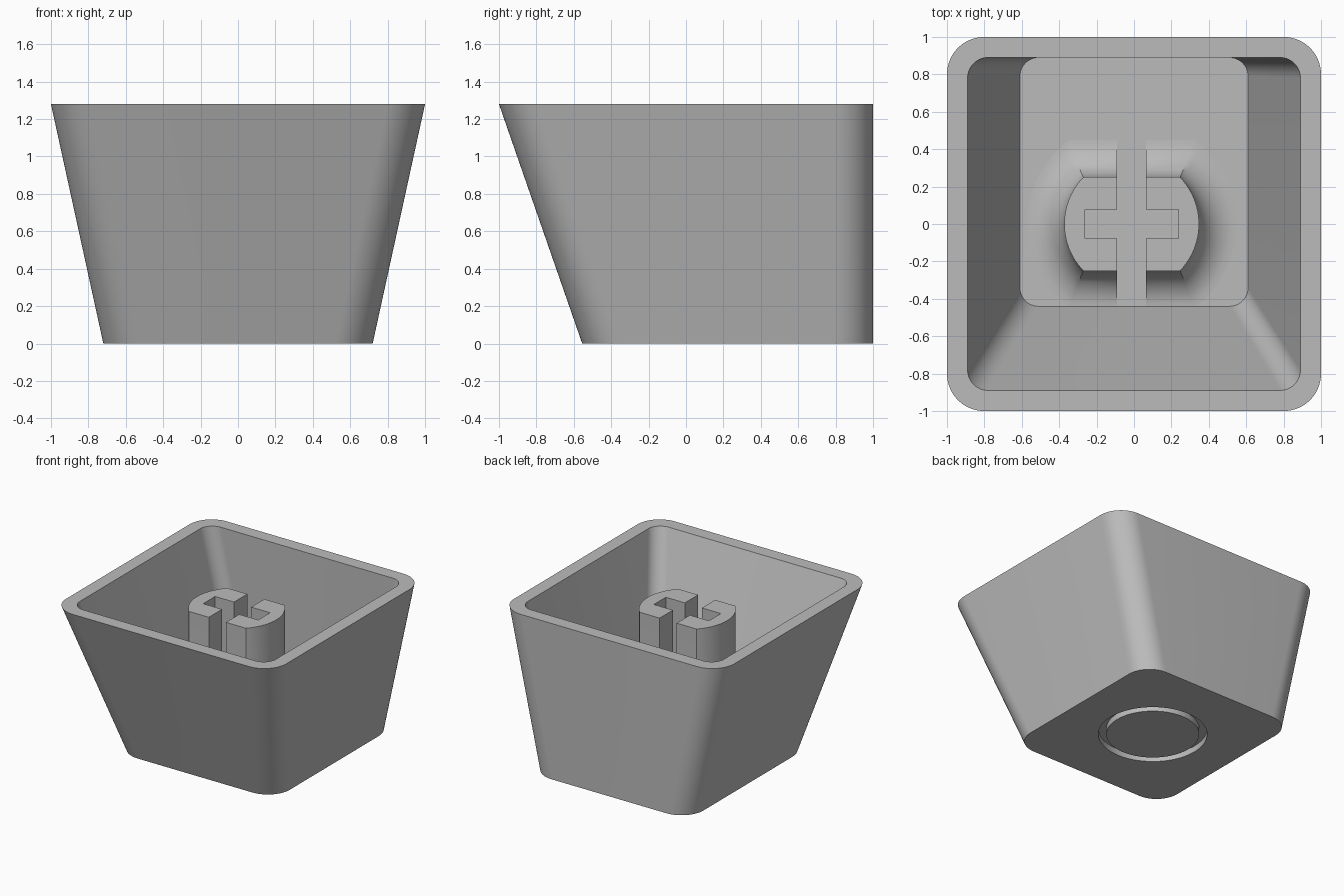
import bpy, bmesh, math

if "Cube" in bpy.data.objects:
    bpy.data.objects.remove(bpy.data.objects["Cube"])

GREY = (0.5, 0.5, 0.5, 1)
HEIGHT, FLOOR, STEM_TOP = 1.28, 0.11, 1.16
STEPS = 16                       # points per rounded corner

mat = bpy.data.materials.new("plain grey")
mat.use_nodes = True
mat.diffuse_color = GREY
mat.node_tree.nodes["Principled BSDF"].inputs["Base Color"].default_value = GREY


def rounded_rect(half_x, y0, y1, r, z):
    """Counter-clockwise ring starting at the +x +y corner."""
    centres = [(half_x - r, y1 - r), (r - half_x, y1 - r),
               (r - half_x, y0 + r), (half_x - r, y0 + r)]
    ring = []
    for c, (cx, cy) in enumerate(centres):
        for i in range(STEPS):
            a = math.pi / 2 * (c + i / (STEPS - 1))
            ring.append((cx + r * math.cos(a), cy + r * math.sin(a), z))
    return ring


def circle(r, cy, z):
    n = 4 * STEPS
    angles = [math.tau * (i + 0.5) / n for i in range(n)]
    return [(r * math.cos(a), cy + r * math.sin(a), z) for a in angles]


def loft(name, rings):
    """Skin a stack of equal rings and cap both ends."""
    bm = bmesh.new()
    loops = [[bm.verts.new(p) for p in ring] for ring in rings]
    for low, high in zip(loops, loops[1:]):
        for i in range(len(low)):
            j = (i + 1) % len(low)
            bm.faces.new((low[i], low[j], high[j], high[i]))
    bm.faces.new(loops[0][::-1])
    bm.faces.new(loops[-1])
    bmesh.ops.recalc_face_normals(bm, faces=bm.faces)
    mesh = bpy.data.meshes.new(name)
    bm.to_mesh(mesh)
    bm.free()
    obj = bpy.data.objects.new(name, mesh)
    bpy.context.collection.objects.link(obj)
    mesh.materials.append(mat)
    bpy.ops.object.select_all(action='DESELECT')
    obj.select_set(True)
    bpy.context.view_layer.objects.active = obj
    bpy.ops.object.shade_smooth_by_angle(angle=math.radians(30))
    return obj


# Hollow tapered shell: ring groove underneath, outer wall, rim, inner wall, floor
GROOVE_Y, GROOVE_DEPTH = 0.22, 0.05
loft("shell", [
    circle(0.35, GROOVE_Y, 0),
    circle(0.35, GROOVE_Y, GROOVE_DEPTH),
    circle(0.41, GROOVE_Y, GROOVE_DEPTH),
    circle(0.41, GROOVE_Y, 0),
    rounded_rect(0.72, -0.555, 1, 0.2, 0),
    rounded_rect(1, -1, 1, 0.2, HEIGHT),
    rounded_rect(0.89, -0.89, 0.89, 0.11, HEIGHT),
    rounded_rect(0.61, -0.44, 0.89, 0.1, FLOOR),
])

# Stem halves: clipped cylinder split by a cross-shaped slot, with a filleted foot
STEM_X, RADIUS, FLAT, FILLET = -0.0125, 0.36, 0.25, 0.2
SLOT, ARM = 0.0775, 0.25


def stem_ring(side, d, z):
    """C-shaped outline grown outwards by d."""
    limit = math.asin((FLAT + d) / (RADIUS + d))
    pts = [(SLOT, -FLAT - d)]
    for i in range(25):
        a = limit * (i / 12 - 1)
        pts.append(((RADIUS + d) * math.cos(a), (RADIUS + d) * math.sin(a)))
    pts += [(SLOT, FLAT + d), (SLOT, SLOT), (ARM, SLOT), (ARM, -SLOT), (SLOT, -SLOT)]
    return [(STEM_X + side * x, y, z) for x, y in pts]


for side, label in ((1, "left"), (-1, "right")):
    rings = []
    for i in range(13):
        t = math.pi / 2 * i / 12
        rings.append(stem_ring(side, FILLET * (1 - math.sin(t)),
                               FLOOR + FILLET * (1 - math.cos(t))))
    rings.append(stem_ring(side, 0, STEM_TOP))
    loft("stem_" + label, rings)
